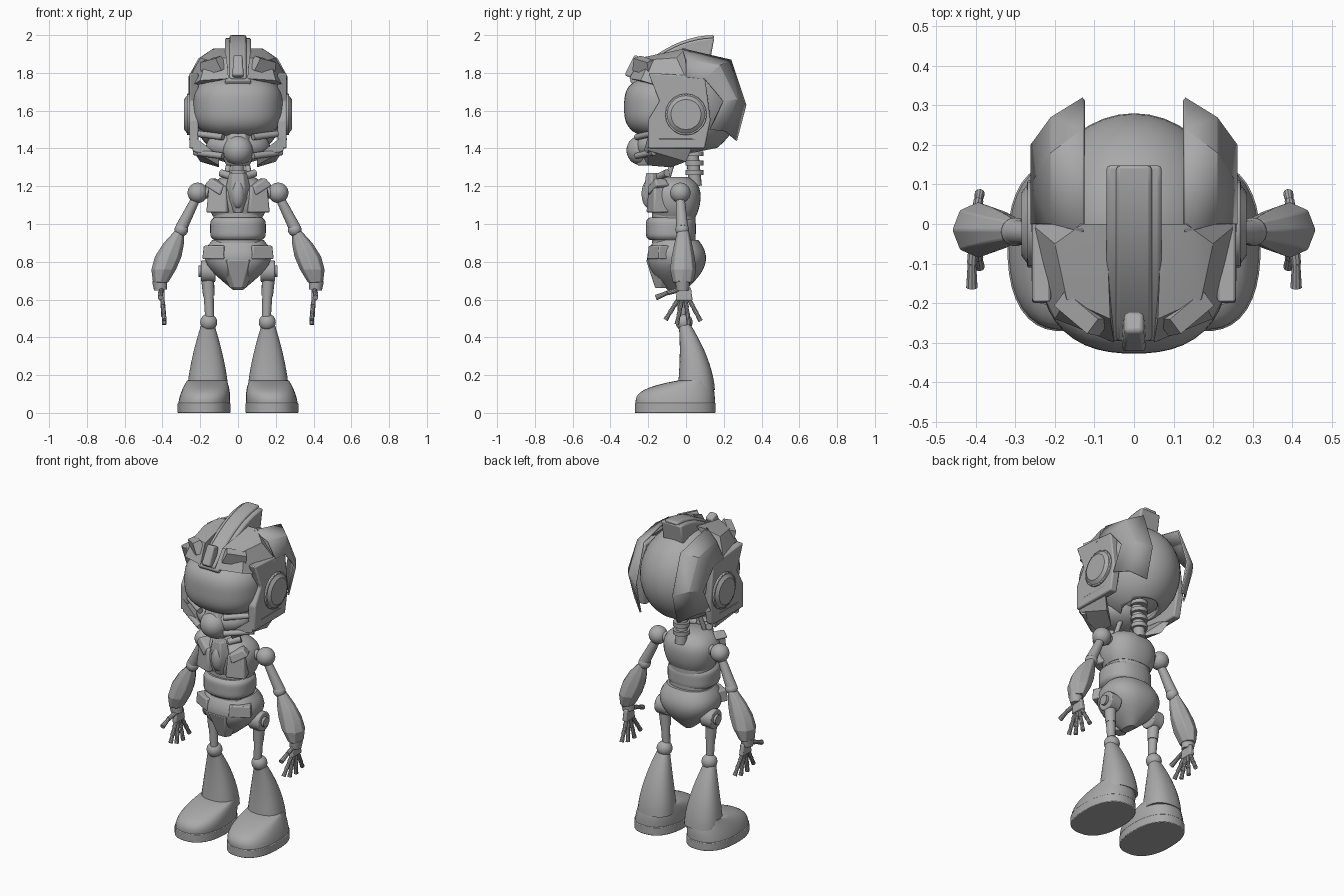
import bpy, bmesh, math
from mathutils import Vector, Matrix, Euler

cube = bpy.data.objects.get("Cube")
if cube:
    bpy.data.objects.remove(cube, do_unlink=True)

shade = (0.4, 0.4, 0.4, 1)
grey = bpy.data.materials.new("plain_grey")
grey.use_nodes = True
grey.diffuse_color = shade
grey.node_tree.nodes["Principled BSDF"].inputs["Base Color"].default_value = shade


def finish(name, bm, smooth=35, mirror=False, bevel=0, thick=0):
    """Turn a bmesh into a named object with material, shading and modifiers."""
    bmesh.ops.recalc_face_normals(bm, faces=bm.faces)
    mesh = bpy.data.meshes.new(name)
    bm.to_mesh(mesh)
    bm.free()
    mesh.materials.append(grey)
    part = bpy.data.objects.new(name, mesh)
    bpy.context.collection.objects.link(part)
    bpy.ops.object.select_all(action='DESELECT')
    part.select_set(True)
    bpy.context.view_layer.objects.active = part
    bpy.ops.object.shade_smooth_by_angle(angle=math.radians(smooth))
    if thick:
        part.modifiers.new("thickness", 'SOLIDIFY').thickness = thick
    if bevel:
        rounding = part.modifiers.new("bevel", 'BEVEL')
        rounding.width, rounding.segments = bevel, 2
    if mirror:
        part.modifiers.new("mirror", 'MIRROR')


def skin(name, rows, **options):
    """Join closed rings of points into a capped solid."""
    bm = bmesh.new()
    rings = [[bm.verts.new(point) for point in row] for row in rows]
    for low, high in zip(rings, rings[1:]):
        for i in range(len(low)):
            bm.faces.new((low[i - 1], low[i], high[i], high[i - 1]))
    bm.faces.new(rings[0])
    bm.faces.new(rings[-1])
    finish(name, bm, **options)


def barrel(name, bottom, top, centre, radius, form, sides=32, steps=10, power=2.4, **options):
    """Stack of rounded sections; form(t) gives x scale, y scale, x shift and y shift."""
    rows = []
    for step in range(steps + 1):
        t = step / steps
        wide, deep, dx, dy = form(t)
        row = []
        for i in range(sides):
            angle = math.tau * i / sides
            c, s = math.cos(angle), math.sin(angle)
            reach = (abs(c) ** power + abs(s) ** power) ** (-1 / power)
            row.append((centre[0] + dx + radius[0] * wide * c * reach,
                        centre[1] + dy + radius[1] * deep * s * reach,
                        bottom + t * (top - bottom)))
        rows.append(row)
    skin(name, rows, **options)


def even(rule):
    """Form with the same scale in x and y and no shift."""
    return lambda t: (rule(t), rule(t), 0, 0)


def prism(name, profile, left, right, **options):
    """Extrude a (y, z) profile across x."""
    skin(name, [[(x, y, z) for y, z in profile] for x in (left, right)], smooth=20, **options)


def ball(name, centre, radii, **options):
    bm = bmesh.new()
    place = Matrix.Translation(centre) @ Matrix.Diagonal((*radii, 1))
    bmesh.ops.create_uvsphere(bm, u_segments=32, v_segments=18, radius=1, matrix=place)
    finish(name, bm, **options)


def rod(name, start, end, thick_start, thick_end=None, sides=16, **options):
    start, end = Vector(start), Vector(end)
    line = end - start
    bm = bmesh.new()
    turn = line.to_track_quat('Z', 'Y').to_matrix().to_4x4()
    bmesh.ops.create_cone(bm, cap_ends=True, segments=sides, radius1=thick_start,
                          radius2=thick_end or thick_start, depth=line.length,
                          matrix=Matrix.Translation((start + end) / 2) @ turn)
    finish(name, bm, **options)


def block(name, centre, size, turn=(0, 0, 0), taper=0.8, **options):
    """Box with a narrower top, turned and placed."""
    bm = bmesh.new()
    bmesh.ops.create_cube(bm, size=1)
    for v in bm.verts:
        if v.co.z > 0:
            v.co.x *= taper
            v.co.y *= taper
    place = Matrix.Translation(centre) @ Euler(turn).to_matrix().to_4x4() @ Matrix.Diagonal((*size, 1))
    bmesh.ops.transform(bm, matrix=place, verts=bm.verts)
    finish(name, bm, smooth=20, **options)


def hull(name, points, **options):
    bm = bmesh.new()
    bmesh.ops.convex_hull(bm, input=[bm.verts.new(p) for p in points])
    finish(name, bm, smooth=20, **options)


# Helmet shell, open underneath, around an inner skull
bm = bmesh.new()
place = Matrix.Translation((0, 0, 1.63)) @ Matrix.Diagonal((0.25, 0.28, 0.28, 1))
bmesh.ops.create_uvsphere(bm, u_segments=40, v_segments=24, radius=1, matrix=place)
bmesh.ops.bisect_plane(bm, geom=bm.verts[:] + bm.edges[:] + bm.faces[:], plane_co=(0, 0, 1.37),
                       plane_no=(0, 0.2, -1), clear_outer=True)
finish("helmet_shell", bm, thick=0.015)
ball("skull", centre=(0, -0.06, 1.6), radii=(0.19, 0.2, 0.2))

# Visor and lower face
barrel("visor", bottom=1.45, top=1.79, centre=(0, -0.1), radius=(0.235, 0.225), sides=48, steps=16, smooth=60,
       form=even(lambda t: (1.03 - abs(2 * t - 1) ** 3) ** 0.4))
ball("face_mask", centre=(0, -0.13, 1.41), radii=(0.17, 0.14, 0.09))
ball("snout", centre=(0, -0.235, 1.39), radii=(0.08, 0.08, 0.08))
barrel("snout_surround", bottom=1.31, top=1.5, centre=(0, -0.21), radius=(0.1, 0.08), sides=6, steps=2,
       smooth=20, bevel=0.006, form=even(lambda t: math.sin(0.7 + 1.8 * t)))
for height in (1.36, 1.46):
    rod("cheek_bar", (0.08, -0.26, height), (0.23, -0.17, height + 0.02), 0.017, mirror=True)

# Jaw guards, side panels and ears
hull("jaw_guard", [(0.26, -0.14, 1.45), (0.26, 0.05, 1.45), (0.24, -0.2, 1.47), (0.24, -0.2, 1.39),
                   (0.2, 0, 1.33), (0.1, -0.23, 1.36), (0.1, -0.2, 1.31), (0.1, -0.08, 1.3)], mirror=True)
prism("side_panel", [(-0.2, 1.8), (-0.14, 1.65), (-0.2, 1.55), (-0.2, 1.4), (0.1, 1.4), (0.13, 1.55),
                     (0.1, 1.78)], left=0.21, right=0.258, mirror=True, bevel=0.008)
rod("ear_disc", (0.2, 0, 1.58), (0.27, 0, 1.58), 0.11, sides=20, mirror=True, bevel=0.004)
rod("ear_cap", (0.27, 0, 1.58), (0.285, 0, 1.58), 0.1, 0.08, sides=20, mirror=True)

# Brow plates with raised blocks
hull("brow_plate", [(0.05, -0.3, 1.77), (0.2, -0.24, 1.76), (0.25, -0.14, 1.73), (0.26, 0, 1.77),
                    (0.06, -0.24, 1.88), (0.17, -0.19, 1.87), (0.07, 0, 1.93), (0.13, 0, 1.93),
                    (0.2, -0.05, 1.88)], mirror=True)
block("brow_block", centre=(0.135, -0.22, 1.84), size=(0.14, 0.06, 0.07), turn=(0.3, 0.2, 0.7), mirror=True)


def crest(name, half_width, drop):
    """Arched strip that climbs from the brow to a raised tail."""
    lengths = [0.45 * i / 10 for i in range(11)]
    arch = [(0.15 - s, 2 - drop - 1.1 * s * s) for s in lengths]
    under = [(y * 0.85, z - 0.12 + 0.2 * max(0, -y)) for y, z in reversed(arch)]
    prism(name, arch + under, -half_width, half_width, bevel=0.01)


# Centre crest
crest("crest_base", half_width=0.07, drop=0.015)
crest("crest_ridge", half_width=0.045, drop=0)
block("crest_gem", centre=(0, -0.27, 1.83), size=(0.06, 0.07, 0.12), turn=(-0.4, 0, 0), bevel=0.01)

# Swept-back fins, one folded plate per side
inner_edge = [(-0.02, 1.93), (0.24, 1.87), (0.32, 1.63), (0.27, 1.44)]
outer_edge = [(0, 1.78), (0.1, 1.77), (0.2, 1.65), (0.13, 1.5)]
bm = bmesh.new()
strips = []
for inner, outer in zip(inner_edge, outer_edge):
    a, b = Vector((0.13, *inner)), Vector((0.262, *outer))
    fold = (a + b) / 2 + Vector((0.015, 0.01, 0.02))
    strips.append([bm.verts.new(p) for p in (a, fold, b)])
for upper, lower in zip(strips, strips[1:]):
    for i in range(2):
        bm.faces.new((upper[i], upper[i + 1], lower[i + 1], lower[i]))
finish("helmet_fin", bm, smooth=5, mirror=True, thick=0.01)

# Neck
rod("neck_post", (0, 0.05, 1.2), (0, 0.02, 1.5), 0.034)
for i in range(4):
    height = 1.26 + i * 0.05
    rod("neck_ring", (0, 0.045, height), (0, 0.045, height + 0.025), 0.048)
rod("neck_pipe", (0.065, -0.1, 1.23), (0.035, -0.05, 1.4), 0.014, mirror=True)
rod("collar_tube", (0.03, -0.14, 1.25), (0.09, -0.1, 1.27), 0.02, mirror=True)

# Chest with armour
barrel("chest", bottom=1.04, top=1.25, centre=(0, -0.06), radius=(0.165, 0.14),
       form=even(lambda t: 1 - 0.2 * (1 - t) ** 4 - 0.5 * t ** 6))
block("chest_plate", centre=(0.1, -0.15, 1.13), size=(0.12, 0.09, 0.14), turn=(0, 0, 0.35),
      mirror=True, bevel=0.01)
block("chest_strap", centre=(0.11, -0.15, 1.2), size=(0.11, 0.08, 0.05), turn=(0, -0.5, 0.5),
      mirror=True, bevel=0.008)
barrel("chest_shield", bottom=1.06, top=1.27, centre=(0, -0.18), radius=(0.065, 0.045), sides=6, steps=3,
       smooth=20, bevel=0.005, form=even(lambda t: math.sin(0.4 + 1.9 * t)))
ball("chest_core", centre=(0, -0.19, 1.16), radii=(0.04, 0.045, 0.08))

# Waist and pelvis
barrel("waist", bottom=0.9, top=1.06, centre=(0, -0.065), radius=(0.13, 0.115), steps=1, form=even(lambda t: 1))
barrel("belly_band", bottom=0.915, top=1.035, centre=(0, -0.08), radius=(0.147, 0.132),
       form=even(lambda t: 1 - 0.15 * abs(2 * t - 1) ** 6))
barrel("pelvis", bottom=0.65, top=0.915, centre=(0, -0.05), radius=(0.176, 0.156),
       form=lambda t: (math.sin(0.2 + 2 * t) ** 1.2, math.sin(0.3 + 2 * t), 0, 0))
barrel("pelvis_front", bottom=0.66, top=0.81, centre=(0, -0.13), radius=(0.11, 0.09), sides=6, steps=1,
       smooth=20, bevel=0.005, form=even(lambda t: 0.4 + 0.6 * t))
block("hip_guard", centre=(0.115, -0.14, 0.85), size=(0.13, 0.08, 0.07), turn=(0, 0, 0.5),
      taper=0.9, mirror=True, bevel=0.006)

# Legs
rod("hip_disc", (0.12, -0.02, 0.75), (0.195, -0.02, 0.75), 0.058, sides=20, mirror=True, bevel=0.006)
rod("hip_bolt", (0.19, -0.02, 0.75), (0.21, -0.02, 0.75), 0.03, mirror=True)
rod("thigh", (0.16, -0.02, 0.74), (0.15, -0.02, 0.49), 0.03, 0.023, mirror=True)
rod("thigh_sleeve", (0.16, -0.02, 0.7), (0.155, -0.02, 0.62), 0.034, 0.03, mirror=True)
ball("knee", centre=(0.155, -0.01, 0.48), radii=[0.045] * 3, mirror=True)
barrel("shin", bottom=0.12, top=0.475, centre=(0.16, 0.055), radius=(0.108, 0.098), mirror=True,
       form=lambda t: (1 - 0.7 * t ** 1.5, 1 - 0.7 * t ** 1.4, 0, -0.065 * t * t))

# Boots
barrel("boot_sole", bottom=0, top=0.052, centre=(0.18, -0.057), radius=(0.14, 0.214), sides=40, steps=1,
       mirror=True, bevel=0.004, form=even(lambda t: 1))
barrel("boot_upper", bottom=0.05, top=0.172, centre=(0.18, -0.057), radius=(0.136, 0.21), sides=40,
       smooth=50, mirror=True,
       form=lambda t: (1 - 0.23 * t ** 2, 1 - 0.6 * t ** 3, -0.016 * t, 0.1 * t ** 3))

# Arms
ball("shoulder", centre=(0.213, -0.03, 1.165), radii=[0.054] * 3, mirror=True)
rod("shoulder_pin", (0.13, -0.04, 1.165), (0.2, -0.03, 1.165), 0.03, mirror=True)
rod("upper_arm", (0.225, -0.03, 1.13), (0.3, -0.02, 0.98), 0.024, 0.032, mirror=True)
ball("elbow", centre=(0.3, -0.02, 0.97), radii=[0.036] * 3, mirror=True)
barrel("forearm", bottom=0.69, top=0.965, centre=(0.41, -0.015), radius=(0.072, 0.078), sides=8, steps=4,
       power=2, smooth=15, mirror=True, bevel=0.004,
       form=lambda t: (math.sin(0.6 + 2.2 * t), 1 - 0.6 * t ** 1.5 - 0.3 * (1 - t) ** 9, -0.1 * t ** 1.3, 0))

# Hands: wrist, palm, four jointed fingers and a thumb
rod("wrist", (0.415, -0.018, 0.7), (0.41, -0.018, 0.65), 0.04, 0.034, mirror=True)
block("palm", centre=(0.403, -0.01, 0.63), size=(0.03, 0.09, 0.07), mirror=True, bevel=0.006)
palm = Vector((0.405, -0.01, 0.65))
for finger in range(4):
    swing = (finger - 1.6) * 0.35
    aim = Vector((-0.08, math.sin(swing), -math.cos(swing)))
    for joint in range(3):
        near = palm + aim * (0.05 + joint * 0.045)
        rod("finger_joint", near, near + aim * 0.045, 0.01, 0.013, sides=10, mirror=True)
rod("thumb_base", (0.405, -0.04, 0.65), (0.41, -0.1, 0.635), 0.013, sides=10, mirror=True)
rod("thumb_tip", (0.41, -0.1, 0.635), (0.41, -0.16, 0.61), 0.011, 0.015, sides=10, mirror=True)
